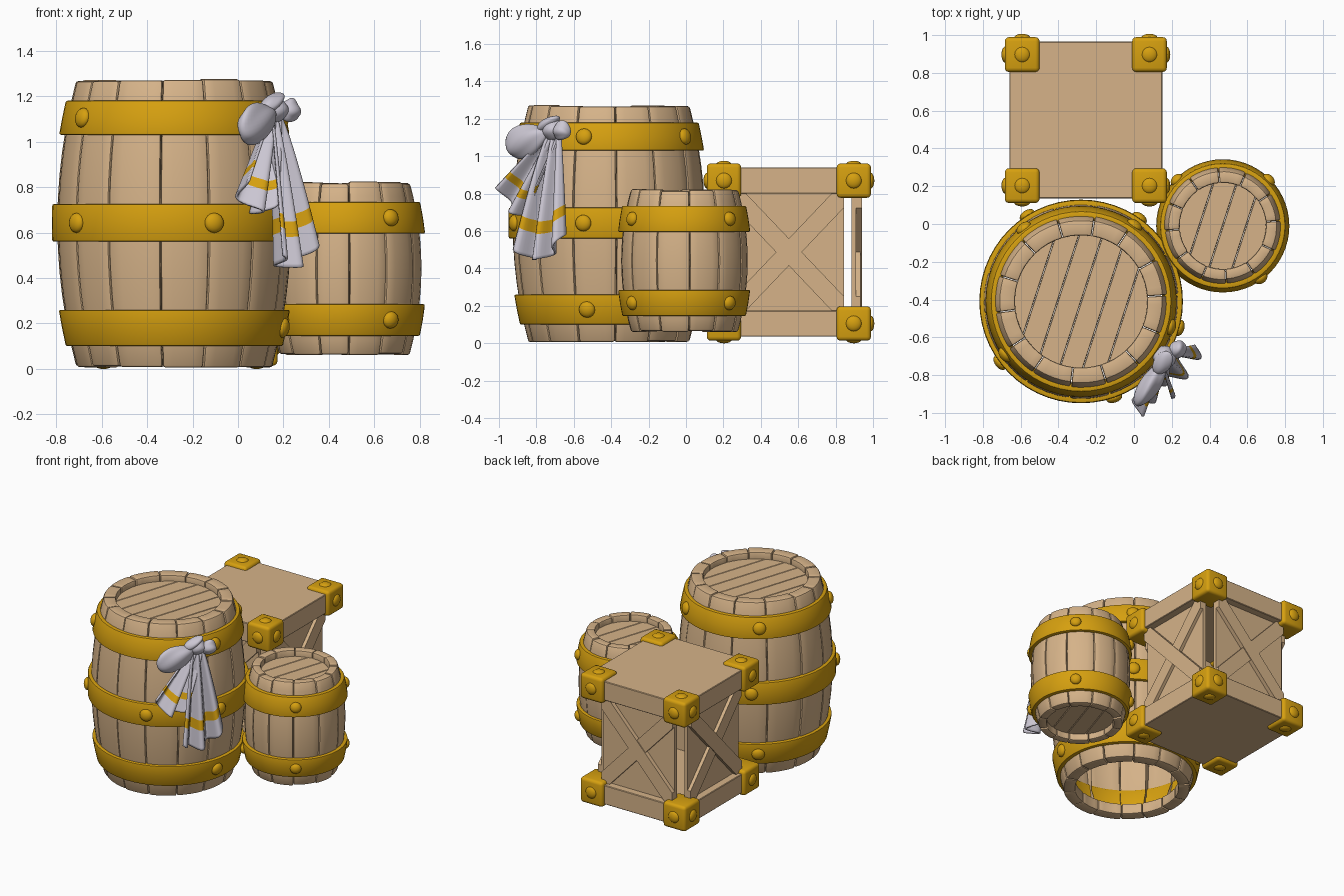
import bpy, bmesh, math, random
from mathutils import Vector, Matrix

if "Cube" in bpy.data.objects:
    bpy.data.objects.remove(bpy.data.objects["Cube"])

random.seed(4)

def material(name, rgb):
    m = bpy.data.materials.new(name)
    m.diffuse_color = (*rgb, 1)
    m.use_nodes = True
    m.node_tree.nodes["Principled BSDF"].inputs["Base Color"].default_value = m.diffuse_color
    return m

WOOD = material("tan wood", (0.67, 0.45, 0.25))
GOLD = material("gold metal", (0.67, 0.35, 0.005))
CLOTH = material("pale cloth", (0.60, 0.57, 0.65))

def finish(name, bm, mats, bevel=0.0, segments=2, angle=35):
    bmesh.ops.recalc_face_normals(bm, faces=bm.faces[:])
    me = bpy.data.meshes.new(name)
    bm.to_mesh(me)
    bm.free()
    ob = bpy.data.objects.new(name, me)
    bpy.context.collection.objects.link(ob)
    for m in mats:
        me.materials.append(m)
    bpy.ops.object.select_all(action='DESELECT')
    ob.select_set(True)
    bpy.context.view_layer.objects.active = ob
    if bevel:
        mod = ob.modifiers.new("soft edges", 'BEVEL')
        mod.width, mod.segments, mod.limit_method = bevel, segments, 'ANGLE'
        mod.angle_limit = math.radians(40)
        bpy.ops.object.modifier_apply(modifier=mod.name)
    bpy.ops.object.shade_smooth_by_angle(angle=math.radians(angle))
    return ob

def sweep(bm, outline, a0, a1, n, c, closed=False):
    """Turn an (r, z) outline about the vertical axis through c."""
    rings = []
    for i in range(n if closed else n + 1):
        a = a0 + (a1 - a0) * i / n
        rings.append([bm.verts.new((c[0] + r * math.cos(a), c[1] + r * math.sin(a), z))
                      for r, z in outline])
    pairs = list(zip(rings, rings[1:])) + ([(rings[-1], rings[0])] if closed else [])
    m = len(outline)
    for p, q in pairs:
        for j in range(m):
            k = (j + 1) % m
            bm.faces.new((p[j], p[k], q[k], q[j]))
    if not closed:
        bm.faces.new(rings[0])
        bm.faces.new(rings[-1])

def dome(bm, pos, normal, r, h):
    rot = Vector(normal).to_track_quat('Z', 'Y').to_matrix().to_4x4()
    bmesh.ops.create_uvsphere(bm, u_segments=16, v_segments=10, radius=1,
        matrix=Matrix.Translation(pos) @ rot @ Matrix.Diagonal((r, r, h, 1)))

def planks(name, c, r, z, count, turn):
    """Round head made of parallel boards."""
    bm = bmesh.new()
    d = Vector((math.cos(turn), math.sin(turn), 0))
    w = 2 * r / count
    for i in range(count):
        t = bmesh.new()
        bmesh.ops.create_circle(t, cap_ends=True, segments=40, radius=r)
        for off, sign in ((-r + i * w + 0.001, -1), (-r + (i + 1) * w - 0.001, 1)):
            bmesh.ops.bisect_plane(t, geom=t.verts[:] + t.edges[:] + t.faces[:],
                                   plane_co=d * off, plane_no=d * sign, clear_outer=True)
        ext = bmesh.ops.extrude_face_region(t, geom=t.faces[:])
        for v in ext['geom']:
            if isinstance(v, bmesh.types.BMVert):
                v.co.z -= 0.03
        bmesh.ops.translate(t, verts=t.verts[:], vec=(c[0], c[1], z))
        me = bpy.data.meshes.new("board")
        t.to_mesh(me)
        t.free()
        bm.from_mesh(me)
        bpy.data.meshes.remove(me)
    finish(name, bm, [WOOD], 0.003, 1)

def barrel(label, c, z0, z1, r_end, r_mid, r_in, staves, hoops, rivet_r):
    mid, half = (z0 + z1) / 2, (z1 - z0) / 2
    rad = lambda z: r_end + (r_mid - r_end) * (1 - ((z - mid) / half) ** 2)
    # staves with thick ends and a thin bulging wall
    bm = bmesh.new()
    step = 2 * math.pi / staves
    edges = [0.1 + i * step + random.uniform(-0.05, 0.05) for i in range(staves)]
    for i in range(staves):
        a0 = edges[i] + 0.004
        a1 = edges[(i + 1) % staves] + (2 * math.pi if i == staves - 1 else 0) - 0.004
        lo, hi = z0 + random.uniform(0, .008), z1 - random.uniform(0, .010)
        dr = random.uniform(-0.003, 0.003)
        zs = [lo + (hi - lo) * k / 12 for k in range(13)]
        inner = [z0 + 0.09 + (z1 - z0 - 0.18) * k / 8 for k in range(8, -1, -1)]
        outline = [(rad(z) + dr, z) for z in zs] + [(r_in, hi), (r_in, z1 - 0.085)]
        outline += [(rad(z) - 0.015, z) for z in inner]
        outline += [(r_in, z0 + 0.085), (r_in, lo)]
        sweep(bm, outline, a0, a1, 4, c)
    finish(label + "_staves", bm, [WOOD], 0.010, 2)
    # metal hoops with domed rivets
    for k, (h0, h1, angles) in enumerate(hoops):
        bm = bmesh.new()
        out = 0.024
        hm = (h0 + h1) / 2
        outline = [(rad(h0) + out, h0), (rad(hm) + out, hm), (rad(h1) + out, h1),
                   (rad(h1) - 0.024, h1), (rad(hm) - 0.024, hm), (rad(h0) - 0.024, h0)]
        sweep(bm, outline, 0, 2 * math.pi, 56, c, True)
        finish(f"{label}_hoop_{k}", bm, [GOLD], 0.008)
        bm = bmesh.new()
        slope = (rad(h1) - rad(h0)) / (h1 - h0)
        for deg in angles:
            a = math.radians(deg)
            r = rad(hm) + out
            dome(bm, (c[0] + r * math.cos(a), c[1] + r * math.sin(a), hm),
                 (math.cos(a), math.sin(a), -slope), rivet_r, 0.026)
        finish(f"{label}_rivets_{k}", bm, [GOLD])

# large barrel (open underneath) and small barrel (closed)
BIG, SMALL = (-0.28, -0.41), (0.47, -0.01)
barrel("large_barrel", BIG, 0.005, 1.275, 0.43, 0.515, 0.35, 14,
       [(0.10, 0.26, (-14, 55, 127)), (0.56, 0.725, (-15, 55, 122, 217, -71)),
        (1.03, 1.18, (-16, 55, 128, 215))], 0.044)
planks("large_barrel_lid", BIG, 0.355, 1.225, 6, math.radians(-18))
barrel("small_barrel", SMALL, 0.06, 0.825, 0.285, 0.338, 0.228, 12,
       [(0.145, 0.285, (-54, 45, 135, 218)), (0.595, 0.735, (-54, 45, 135, 218))], 0.038)
planks("small_barrel_lid", SMALL, 0.235, 0.775, 4, math.radians(-18))
planks("small_barrel_base", SMALL, 0.235, 0.14, 4, math.radians(-18))

def box(bm, lo, hi, mat=Matrix()):
    lo, hi = Vector(lo), Vector(hi)
    bmesh.ops.create_cube(bm, size=1, matrix=mat @ Matrix.Translation((lo + hi) / 2)
                          @ Matrix.Diagonal((*(hi - lo), 1)))

# crate top and bottom slabs
CX, CY = -0.255, 0.55
for name, z0, z1 in (("crate_top", 0.80, 0.94), ("crate_bottom", 0.035, 0.175)):
    bm = bmesh.new()
    box(bm, (-0.66, 0.135, z0), (0.15, 0.965, z1))
    finish(name, bm, [WOOD], 0.004, 1)

# crate walls: inset panel with crossed braces, gaps left at the corners
def crate_wall(name, turn, dist, half):
    m = Matrix.Translation((CX, CY, 0.4875)) @ Matrix.Rotation(math.radians(turn), 4, 'Z')
    bm = bmesh.new()
    box(bm, (-half, -dist + 0.03, -0.32), (half, -dist + 0.055, 0.32), m)
    ang = math.atan2(0.62, 2 * half)
    for k, s in enumerate((1, -1)):
        t = bmesh.new()
        box(t, (-0.6, -dist + 0.006 * k, -0.05), (0.6, -dist + 0.04, 0.05),
            Matrix.Rotation(s * ang, 4, 'Y'))
        for no, co in (((1, 0, 0), half), ((-1, 0, 0), half),
                       ((0, 0, 1), 0.32), ((0, 0, -1), 0.32)):
            cut = bmesh.ops.bisect_plane(t, geom=t.verts[:] + t.edges[:] + t.faces[:],
                plane_co=Vector(no) * co, plane_no=no, clear_outer=True)
            rim = [e for e in cut['geom_cut'] if isinstance(e, bmesh.types.BMEdge)]
            if rim:
                bmesh.ops.holes_fill(t, edges=rim)
        t.transform(m)
        me = bpy.data.meshes.new("brace")
        t.to_mesh(me)
        t.free()
        bm.from_mesh(me)
        bpy.data.meshes.remove(me)
    finish(name, bm, [WOOD])

for name, turn, dist, half in (("crate_front_wall", 0, 0.39, 0.29),
                               ("crate_right_wall", 90, 0.38, 0.295),
                               ("crate_back_wall", 180, 0.39, 0.29),
                               ("crate_left_wall", 270, 0.38, 0.295)):
    crate_wall(name, turn, dist, half)

# metal corner caps with a rivet on each outer face
for sx in (-1, 1):
    for sy in (-1, 1):
        for sz in (-1, 1):
            s = Vector((sx, sy, sz))
            p = Vector((CX + sx * 0.337, CY + sy * 0.347, 0.4875 + sz * 0.382))
            bm = bmesh.new()
            box(bm, p - Vector((.092,) * 3), p + Vector((.092,) * 3))
            side = f"{'left' if sx < 0 else 'right'}_{'front' if sy < 0 else 'back'}"
            label = f"crate_corner_{side}_{'low' if sz < 0 else 'high'}"
            finish(label, bm, [GOLD], 0.022, 3)
            bm = bmesh.new()
            for k in range(3):
                d = Vector([s[k] if j == k else 0 for j in range(3)])
                dome(bm, p + d * (0.088 if k < 2 else 0.084), d, 0.043, 0.022)
            finish(label + "_rivets", bm, [GOLD])

# tied cloth: local frame along the barrel side (T) and outwards (N)
A = math.radians(-34)
N = Vector((math.cos(A), math.sin(A), 0))
T = Vector((-math.sin(A), math.cos(A), 0))
KNOT = Vector((0.14, -0.69, 1.14))

def local(s, n, z):
    return KNOT + T * s + N * n + Vector((0, 0, z))

def tail(name, s_end, n_end, half, drop, skew, pleats):
    bm = bmesh.new()
    nu, nv, grid = 32, 40, []
    for j in range(nv + 1):
        v = j / nv
        row = []
        for i in range(nu + 1):
            u = 2 * i / nu - 1
            w = 0.035 + (half - 0.035) * v ** 0.8
            wave = (0.012 + 0.040 * v) * math.cos(pleats * math.pi * u + 0.6)
            length = drop + skew * u - 0.09 * u * u
            row.append(bm.verts.new(local(s_end * v + w * u,
                0.02 + n_end * v ** 0.8 + wave, -0.02 - length * v)))
        grid.append(row)
    for j in range(nv):
        for i in range(nu):
            f = bm.faces.new((grid[j][i], grid[j][i + 1], grid[j + 1][i + 1], grid[j + 1][i]))
            f.material_index = 1 if 0.70 <= (j + 0.5) / nv <= 0.81 else 0
    ob = finish(name, bm, [CLOTH, GOLD], angle=60)
    mod = ob.modifiers.new("thickness", 'SOLIDIFY')
    mod.thickness, mod.offset = 0.012, 0

tail("cloth_short_tail", -0.215, 0.045, 0.11, 0.43, 0.05, 2.0)
tail("cloth_long_tail", -0.01, 0.115, 0.15, 0.67, -0.04, 2.4)

# bow lobes and knot: softly creased ellipsoids
def lobe(name, pos, size, tilt, crease):
    bm = bmesh.new()
    bmesh.ops.create_uvsphere(bm, u_segments=32, v_segments=20, radius=1)
    for v in bm.verts:
        x, y, z = v.co
        f = 1 + crease * math.cos(4 * math.atan2(z, y) + 2 * x)
        v.co = Vector((x, y * f, z * f)) * 1.0
        v.co = Matrix.Rotation(tilt, 3, 'Y') @ Vector(
            (v.co.x * size[0], v.co.y * size[1], v.co.z * size[2] * (1 - 0.25 * x)))
        v.co = local(pos[0] + v.co.x, pos[1] - v.co.y, pos[2] + v.co.z)
    finish(name, bm, [CLOTH], angle=60)

lobe("cloth_knot", (0.0, 0.025, 0.0), (0.062, 0.06, 0.058), 0.3, 0.05)
lobe("cloth_large_loop", (-0.165, 0.045, -0.055), (0.135, 0.052, 0.082), -0.3, 0.08)
lobe("cloth_small_loop", (0.075, 0.06, -0.005), (0.05, 0.042, 0.05), 0.5, 0.08)
lobe("cloth_knot_strap", (-0.03, 0.035, 0.035), (0.075, 0.045, 0.03), -0.5, 0.04)
